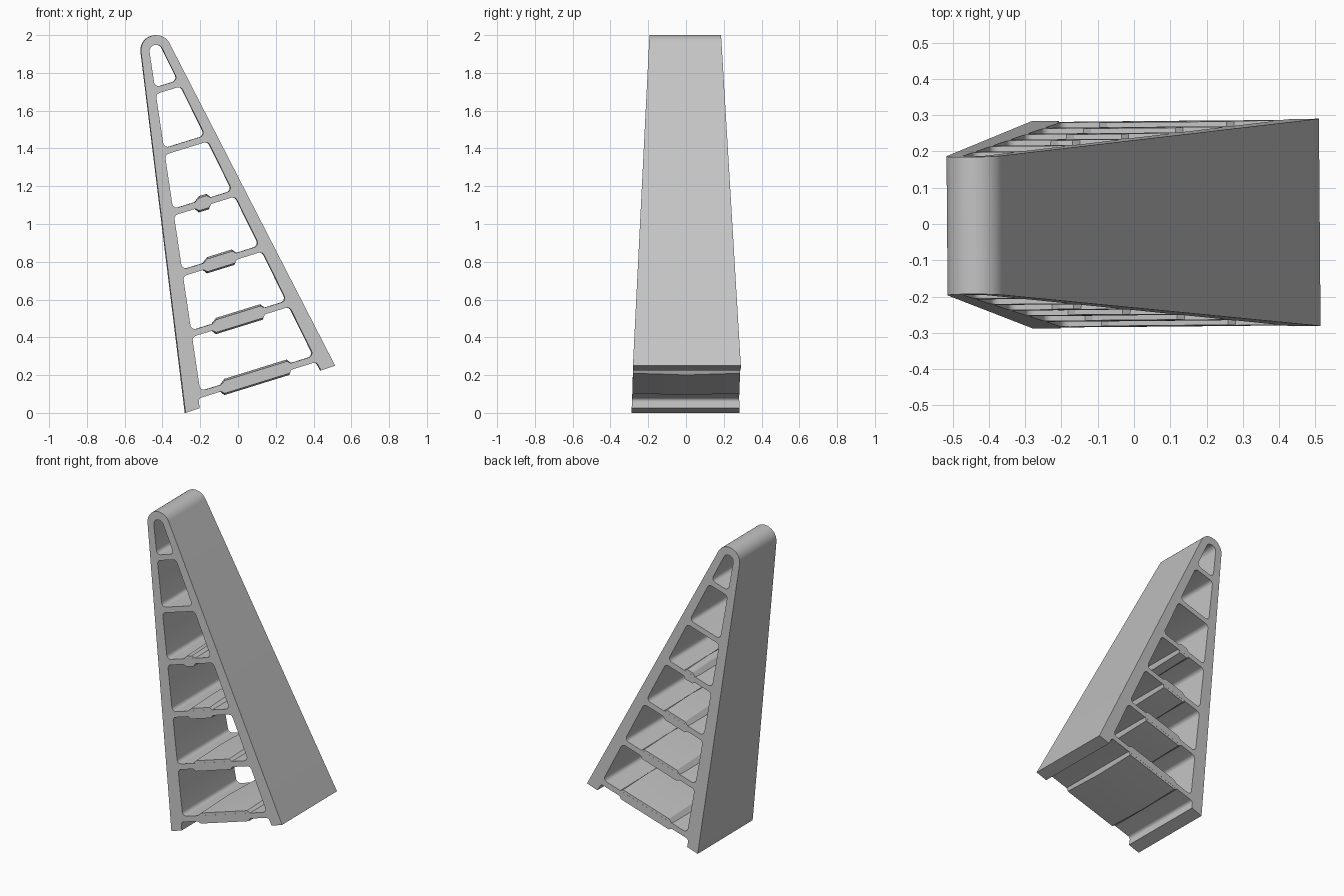
import bpy, bmesh, math
from mathutils import Vector

cube = bpy.data.objects.get("Cube")
if cube:
    bpy.data.objects.remove(cube, do_unlink=True)

grey = bpy.data.materials.new("light_grey")
grey.use_nodes = True
grey.diffuse_color = (0.55, 0.55, 0.55, 1)
grey.node_tree.nodes["Principled BSDF"].inputs["Base Color"].default_value = (0.55, 0.55, 0.55, 1)

SLOPE = 0.31            # tilt of the rungs
RUNG = 0.036            # rung thickness
FLOORS = [0.115 + 0.3215 * i for i in range(6)]
LEFT_WALL = (-0.185, -0.149)    # x = a + b * z
RIGHT_WALL = (0.548, -0.493)


def place(x, z, side):
    """Put a profile point on the tapering body; side runs from -1 (front) to 1 (back)."""
    back = 0.290 + 0.0236 * x - 0.0476 * z
    front = -0.290 - 0.0056 * x + 0.0472 * z
    y = front + (back - front) * (side + 1) / 2
    return Vector((x - 0.008 * y, y, z))


def fillet(corners, steps=8):
    """Round each (x, z, radius) corner of a closed outline."""
    out = []
    n = len(corners)
    for i, (x, z, r) in enumerate(corners):
        p = Vector((x, z))
        if r == 0:
            out.append(p)
            continue
        da = (Vector(corners[i - 1][:2]) - p).normalized()
        db = (Vector(corners[(i + 1) % n][:2]) - p).normalized()
        half = da.angle(db) / 2
        centre = p + (da + db).normalized() * r / math.sin(half)
        t = r / math.tan(half)
        a, b = p + da * t - centre, p + db * t - centre
        a0 = math.atan2(a.y, a.x)
        turn = (math.atan2(b.y, b.x) - a0 + math.pi) % math.tau - math.pi
        for k in range(steps + 1):
            ang = a0 + turn * k / steps
            out.append(centre + Vector((math.cos(ang), math.sin(ang))) * r)
    return out


def rung_base(i):
    """Height at x = 0 of the line along the top of a rung."""
    a, b = LEFT_WALL
    return FLOORS[i] - SLOPE * (a + b * FLOORS[i])


def meet(base, wall):
    """Point where a sloping rung line meets a leg wall."""
    a, b = wall
    z = (base + SLOPE * a) / (1 - SLOPE * b)
    return a + b * z, z


def finish(bm, name):
    bmesh.ops.remove_doubles(bm, verts=bm.verts, dist=0.00001)
    bmesh.ops.recalc_face_normals(bm, faces=bm.faces)
    mesh = bpy.data.meshes.new(name)
    bm.to_mesh(mesh)
    bm.free()
    mesh.materials.clear()
    mesh.materials.append(grey)
    obj = bpy.data.objects.new(name, mesh)
    bpy.context.collection.objects.link(obj)
    bpy.ops.object.select_all(action='DESELECT')
    obj.select_set(True)
    bpy.context.view_layer.objects.active = obj
    bpy.ops.object.shade_smooth_by_angle(angle=math.radians(30))
    return obj


# Outer outline: two legs joined by a round top, with a stepped foot on each
under = rung_base(0) - RUNG
outlines = [fillet([
    (-0.28, 0.0, 0), (-0.526, 2.0, 0.08), (-0.386, 2.0, 0.08),
    (0.512, 0.25, 0), (0.437, 0.225, 0),
    (0.412, under + SLOPE * 0.412, 0.02),
    (-0.212, under - SLOPE * 0.212, 0.02), (-0.205, 0.025, 0)])]

# Openings between the rungs
for i in range(6):
    bl, br = meet(rung_base(i), LEFT_WALL), meet(rung_base(i), RIGHT_WALL)
    if i < 5:
        top = rung_base(i + 1) - RUNG
        tl, tr, r = meet(top, LEFT_WALL), meet(top, RIGHT_WALL), 0.025
    else:
        z, r = 1.948, 0.033
        tl, tr = [(a + b * z, z) for a, b in (LEFT_WALL, RIGHT_WALL)]
    outlines.append(fillet([(*bl, 0.025), (*tl, r), (*tr, r), (*br, 0.025)]))

# Frame: filled outline with holes, extruded and tapered
curve = bpy.data.curves.new("frame_outline", 'CURVE')
curve.dimensions = '2D'
curve.fill_mode = 'BOTH'
curve.extrude = 1.0
for pts in outlines:
    spline = curve.splines.new('POLY')
    spline.points.add(len(pts) - 1)
    for sp, p in zip(spline.points, pts):
        sp.co = (p.x, p.y, 0, 1)
    spline.use_cyclic_u = True
helper = bpy.data.objects.new("outline_helper", curve)
bpy.context.collection.objects.link(helper)
bpy.context.view_layer.update()
evaluated = helper.evaluated_get(bpy.context.evaluated_depsgraph_get())
bm = bmesh.new()
bm.from_mesh(evaluated.to_mesh())
evaluated.to_mesh_clear()
bpy.data.objects.remove(helper, do_unlink=True)
for v in bm.verts:
    v.co = place(v.co.x, v.co.y, -1 if v.co.z > 0 else 1)
finish(bm, "tapered_frame")

# Thickened pads on the lower rungs, slightly deeper at mid-width
for i, (x0, x1) in enumerate([(-0.1, 0.285), (-0.145, 0.145), (-0.192, -0.005), (-0.235, -0.14)]):
    mid = rung_base(i) - RUNG / 2
    bm = bmesh.new()
    rings = []
    for side, h in ((-0.998, 0.034), (0, 0.043), (0.998, 0.034)):
        bevel = 0.028
        section = [(x0, -0.012), (x0 + bevel, -h), (x1 - bevel / 2, -h), (x1, -0.012),
                   (x1, 0.012), (x1 - bevel, h), (x0 + bevel, h), (x0, 0.012)]
        rings.append([bm.verts.new(place(x, mid + SLOPE * x + d, side)) for x, d in section])
    for a, b in zip(rings, rings[1:]):
        for k in range(8):
            j = (k + 1) % 8
            bm.faces.new((a[k], a[j], b[j], b[k]))
    bm.faces.new(rings[0])
    bm.faces.new(rings[-1])
    finish(bm, "rung_pad_%d" % (i + 1))
